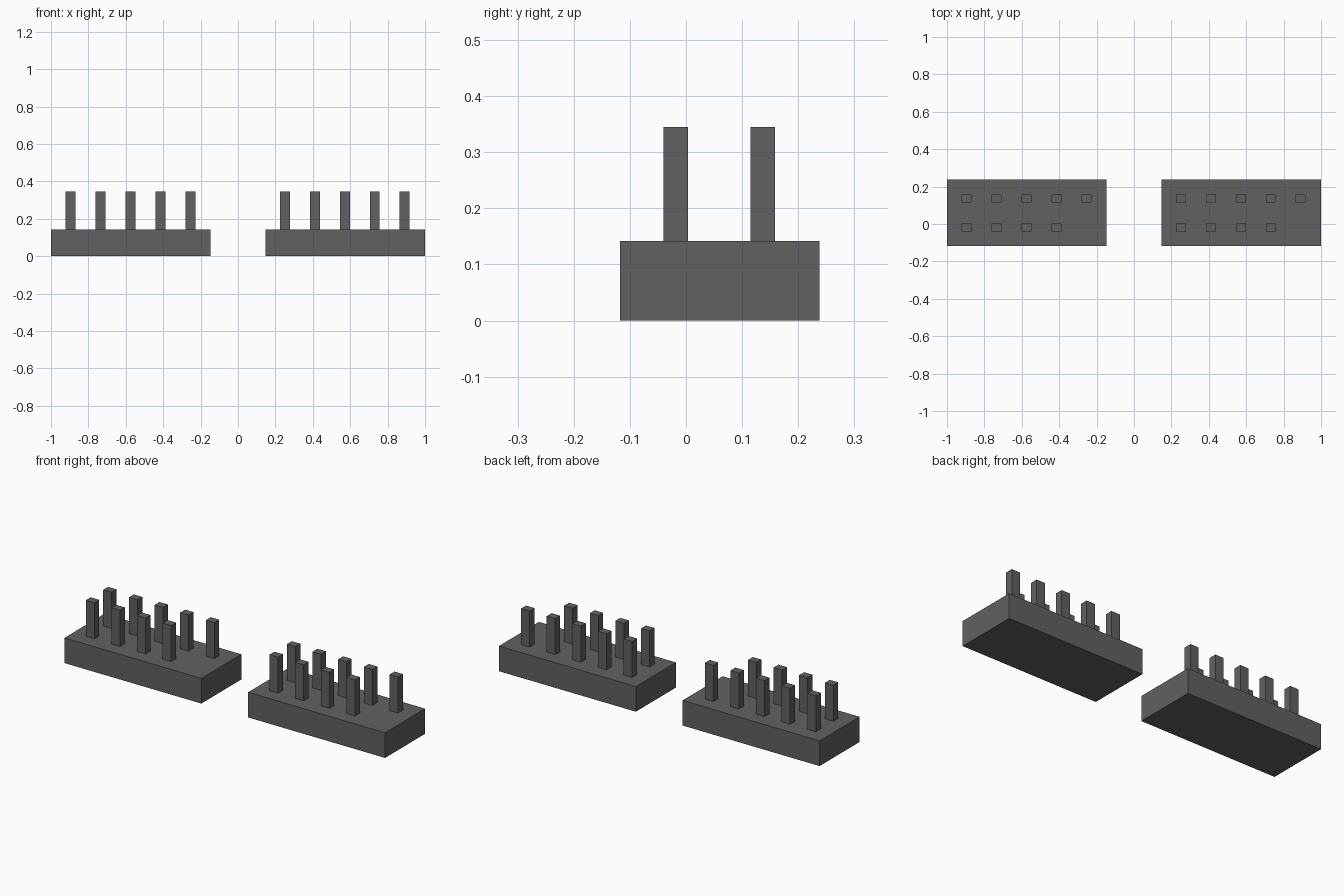
import bpy

if "Cube" in bpy.data.objects:
    bpy.data.objects.remove(bpy.data.objects["Cube"])

dark = bpy.data.materials.new("dark_plastic")
dark.diffuse_color = (0.12, 0.12, 0.12, 1)
dark.use_nodes = True
dark.node_tree.nodes["Principled BSDF"].inputs["Base Color"].default_value = dark.diffuse_color


def box(name, lo, hi):
    """Axis-aligned box between two corners."""
    bpy.ops.mesh.primitive_cube_add(size=1, location=[(a + b) / 2 for a, b in zip(lo, hi)])
    ob = bpy.context.object
    ob.name = name
    ob.scale = [b - a for a, b in zip(lo, hi)]
    bpy.ops.object.transform_apply(location=False, rotation=False, scale=True)
    ob.data.materials.append(dark)
    return ob


BASE_TOP, PIN_TOP = 0.142, 0.345
PIN_W, PIN_D, PITCH = 0.053, 0.044, 0.16
ROWS = (("front", -0.018, 4), ("back", 0.137, 5))  # front row lacks its last pin

for side, x0 in (("left", -1.0), ("right", 0.146)):
    # header block
    box(f"{side}_header_base", (x0, -0.118, 0), (x0 + 0.854, 0.238, BASE_TOP))
    # square contact pins
    for row, y, count in ROWS:
        for i in range(count):
            x = x0 + 0.105 + i * PITCH
            box(f"{side}_{row}_pin_{i + 1}",
                (x - PIN_W / 2, y - PIN_D / 2, BASE_TOP),
                (x + PIN_W / 2, y + PIN_D / 2, PIN_TOP))
